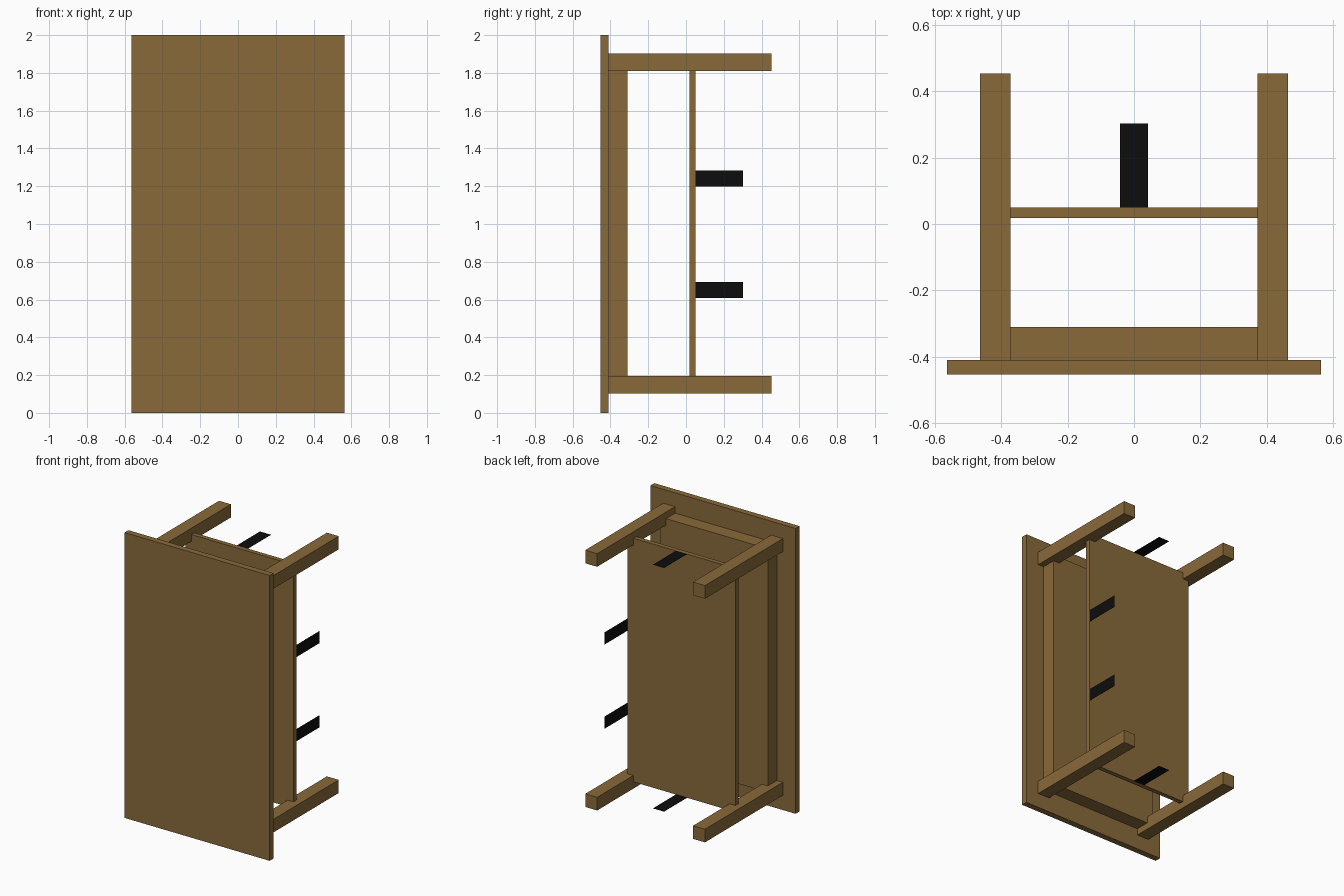
import bpy

if "Cube" in bpy.data.objects:
    bpy.data.objects.remove(bpy.data.objects["Cube"])


def material(name, rgb):
    m = bpy.data.materials.new(name)
    m.diffuse_color = (*rgb, 1.0)
    m.use_nodes = True
    m.node_tree.nodes["Principled BSDF"].inputs["Base Color"].default_value = m.diffuse_color
    return m


WOOD = material("brown wood", (0.25, 0.142, 0.042))
BLACK = material("black strap", (0.004, 0.004, 0.004))


def box(name, lo, hi, mat):
    """Axis-aligned box between two corners."""
    size = [b - a for a, b in zip(lo, hi)]
    mid = [(a + b) / 2 for a, b in zip(lo, hi)]
    bpy.ops.mesh.primitive_cube_add(size=1, location=mid)
    ob = bpy.context.object
    ob.name = name
    ob.scale = size
    bpy.ops.object.transform_apply(location=False, rotation=False, scale=True)
    ob.data.materials.append(mat)
    return ob


# The table lies on its long edge: the top faces -y, the legs point to +y
X, Z_LOW, Z_HIGH = 0.418, 0.149, 1.857   # leg centre lines
HALF = 0.046                             # half leg width

box("table_top", (-0.563, -0.453, 0), (0.563, -0.41, 2), WOOD)
box("apron", (-X, -0.41, Z_LOW), (X, -0.31, Z_HIGH), WOOD)
box("lower_shelf", (-X, 0.018, Z_LOW), (X, 0.05, Z_HIGH), WOOD)

# Four square legs
for x in (-X, X):
    for z in (Z_LOW, Z_HIGH):
        box("leg", (x - HALF, -0.41, z - HALF), (x + HALF, 0.453, z + HALF), WOOD)

# Thin straps from the shelf edge: two on the long side, one on each end
T = 0.001
for z in (0.65, 1.24):
    box("side_strap", (X - T, 0.05, z - 0.042), (X + T, 0.303, z + 0.042), BLACK)
for z in (Z_LOW, Z_HIGH):
    box("end_strap", (-0.042, 0.05, z - T), (0.042, 0.303, z + T), BLACK)
